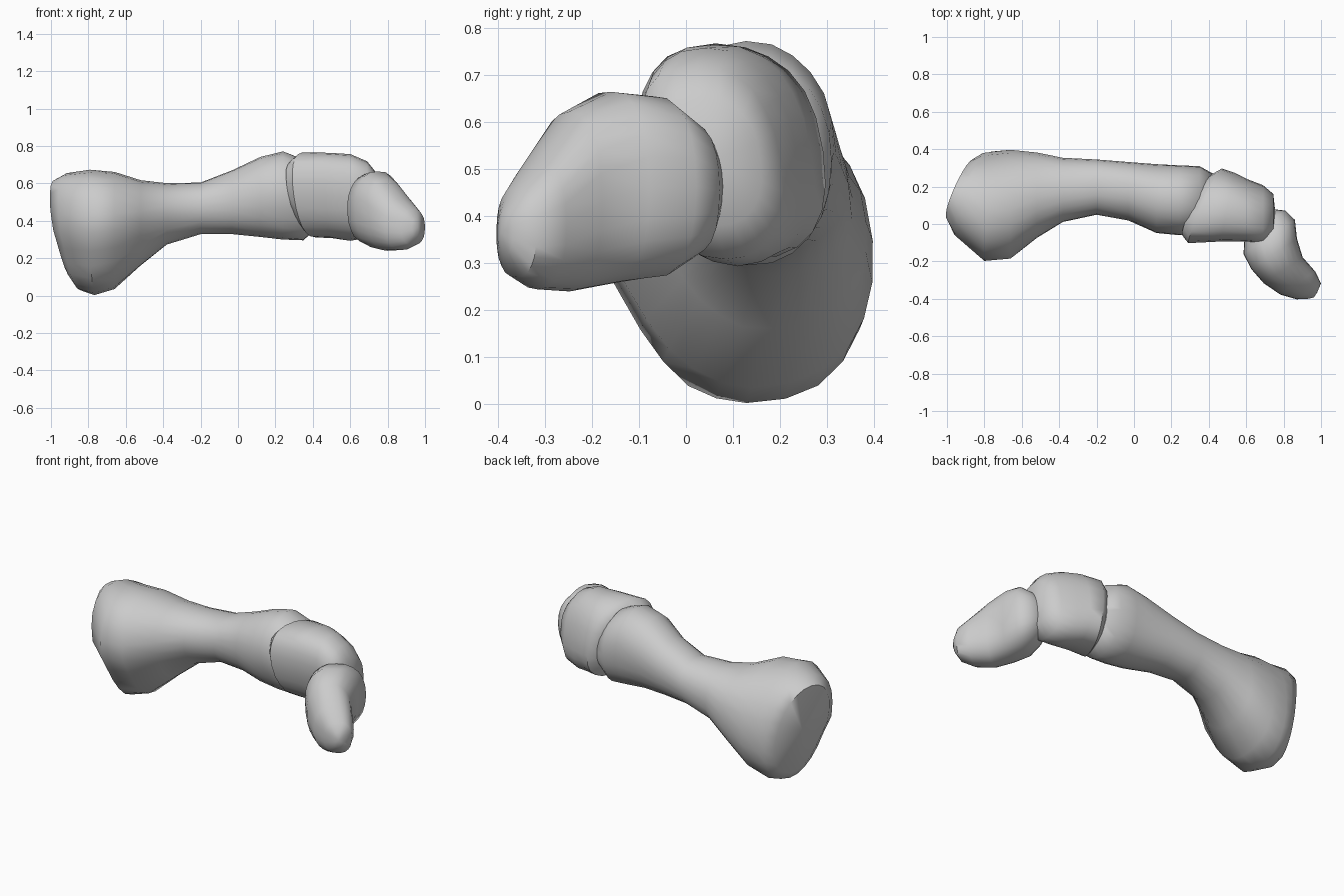
import bpy, bmesh, math, random
from mathutils import Matrix, Vector

random.seed(4)
if "Cube" in bpy.data.objects:
    bpy.data.objects.remove(bpy.data.objects["Cube"], do_unlink=True)

grey = bpy.data.materials.new("bone grey")
grey.use_nodes = True
colour = (0.6, 0.6, 0.6, 1)
grey.diffuse_color = colour
grey.node_tree.nodes["Principled BSDF"].inputs["Base Color"].default_value = colour

SIDES = 24


def power(v, p):
    return math.copysign(abs(v) ** p, v)


def bone(name, rings, boxy, frame=Matrix()):
    """Loft rings: x, y low, y high, z low, z high, then optionally
    x slope by y, x slope by z, pinch of the lower front and lean in y."""
    bm = bmesh.new()
    loops = []
    for x, y0, y1, z0, z1, *extra in rings:
        slope_y, slope_z, pinch, lean = (extra + [0] * 4)[:4]
        high = (z1 - z0) / 2
        # leaning rings keep their full width
        wide = math.sqrt(((y1 - y0) / 2) ** 2 - (lean * high) ** 2)
        loop = []
        for i in range(SIDES):
            a = 2 * math.pi * i / SIDES
            wobble = 1 + random.uniform(-0.01, 0.01)
            v = power(math.sin(a), boxy) * wobble
            u = power(math.cos(a), boxy) * wobble
            if u < 0 and v < 0:
                u *= 1 - pinch * math.sqrt(-v)
            dz = v * high
            dy = u * wide + lean * dz
            loop.append(bm.verts.new((x + slope_y * dy + slope_z * dz,
                                      (y0 + y1) / 2 + dy, (z0 + z1) / 2 + dz)))
        loops.append(loop)
    for a, b in zip(loops, loops[1:]):
        for i in range(SIDES):
            j = (i + 1) % SIDES
            bm.faces.new((a[i], a[j], b[j], b[i]))
    # rounded end caps
    for loop, inner in ((loops[0], loops[1]), (loops[-1], loops[-2])):
        mid = sum((v.co for v in loop), Vector()) / SIDES
        back = sum((v.co for v in inner), Vector()) / SIDES
        tip = bm.verts.new(mid + (mid - back).normalized() * 0.012)
        for i in range(SIDES):
            bm.faces.new((loop[i], loop[(i + 1) % SIDES], tip))
    bmesh.ops.recalc_face_normals(bm, faces=bm.faces)
    bm.transform(frame)
    mesh = bpy.data.meshes.new(name)
    bm.to_mesh(mesh)
    bm.free()
    mesh.materials.append(grey)
    obj = bpy.data.objects.new(name, mesh)
    bpy.context.collection.objects.link(obj)
    bpy.ops.object.select_all(action="DESELECT")
    obj.select_set(True)
    bpy.context.view_layer.objects.active = obj
    bpy.ops.object.shade_smooth_by_angle(angle=math.radians(50))


# Long bone with a flared, slanted base and a rounded head
bone("base_bone", [
    (-0.925, 0.03, 0.35, 0.08, 0.62, 0.40, -0.14, 0.2, -0.1),
    (-0.88, -0.06, 0.38, 0.03, 0.655, 0.33, -0.08, 0.25, -0.1),
    (-0.78, -0.20, 0.39, 0.00, 0.67, 0.06, -0.03, 0.25, -0.1),
    (-0.66, -0.185, 0.40, 0.035, 0.66, 0, 0, 0.25, -0.1),
    (-0.52, -0.075, 0.385, 0.16, 0.615, 0, 0, 0.2, -0.08),
    (-0.38, 0.01, 0.355, 0.275, 0.60, 0, 0, 0.1, -0.05),
    (-0.20, 0.05, 0.345, 0.33, 0.605),
    (-0.03, 0.02, 0.33, 0.33, 0.67),
    (0.12, -0.05, 0.32, 0.315, 0.74, 0, 0, 0.1),
    (0.24, -0.06, 0.315, 0.30, 0.77, 0, 0, 0.1),
    (0.35, -0.05, 0.31, 0.295, 0.73, 0, 0, 0.1),
    (0.42, 0.02, 0.27, 0.36, 0.63),
], boxy=0.92)

# Short middle bone, leaning towards the front at the top
bone("middle_bone", [
    (0.335, -0.06, 0.26, 0.36, 0.72, 0.42, -0.14, 0, -0.15),
    (0.38, -0.10, 0.295, 0.31, 0.765, 0.42, -0.08, 0, -0.15),
    (0.50, -0.09, 0.27, 0.305, 0.765, 0.20, 0, 0, -0.15),
    (0.60, -0.09, 0.24, 0.295, 0.755, 0, 0, 0, -0.15),
    (0.69, -0.10, 0.205, 0.31, 0.72, 0, 0, 0, -0.15),
    (0.745, -0.06, 0.16, 0.38, 0.65, 0, 0, 0, -0.1),
], boxy=0.85)

# Tapered tip bone, turned towards the front
turn = Matrix.Translation((0.7, 0, 0)) @ Matrix.Rotation(math.radians(-56.5), 4, "Z")
bone("tip_bone", [
    (-0.05, -0.08, 0.07, 0.38, 0.55),
    (0.00, -0.13, 0.13, 0.31, 0.60),
    (0.07, -0.185, 0.145, 0.27, 0.655),
    (0.16, -0.195, 0.10, 0.255, 0.665),
    (0.26, -0.18, 0.07, 0.24, 0.62),
    (0.36, -0.14, 0.085, 0.245, 0.52),
    (0.43, -0.08, 0.075, 0.27, 0.46),
    (0.46, -0.03, 0.03, 0.32, 0.41),
], boxy=0.85, frame=turn)
